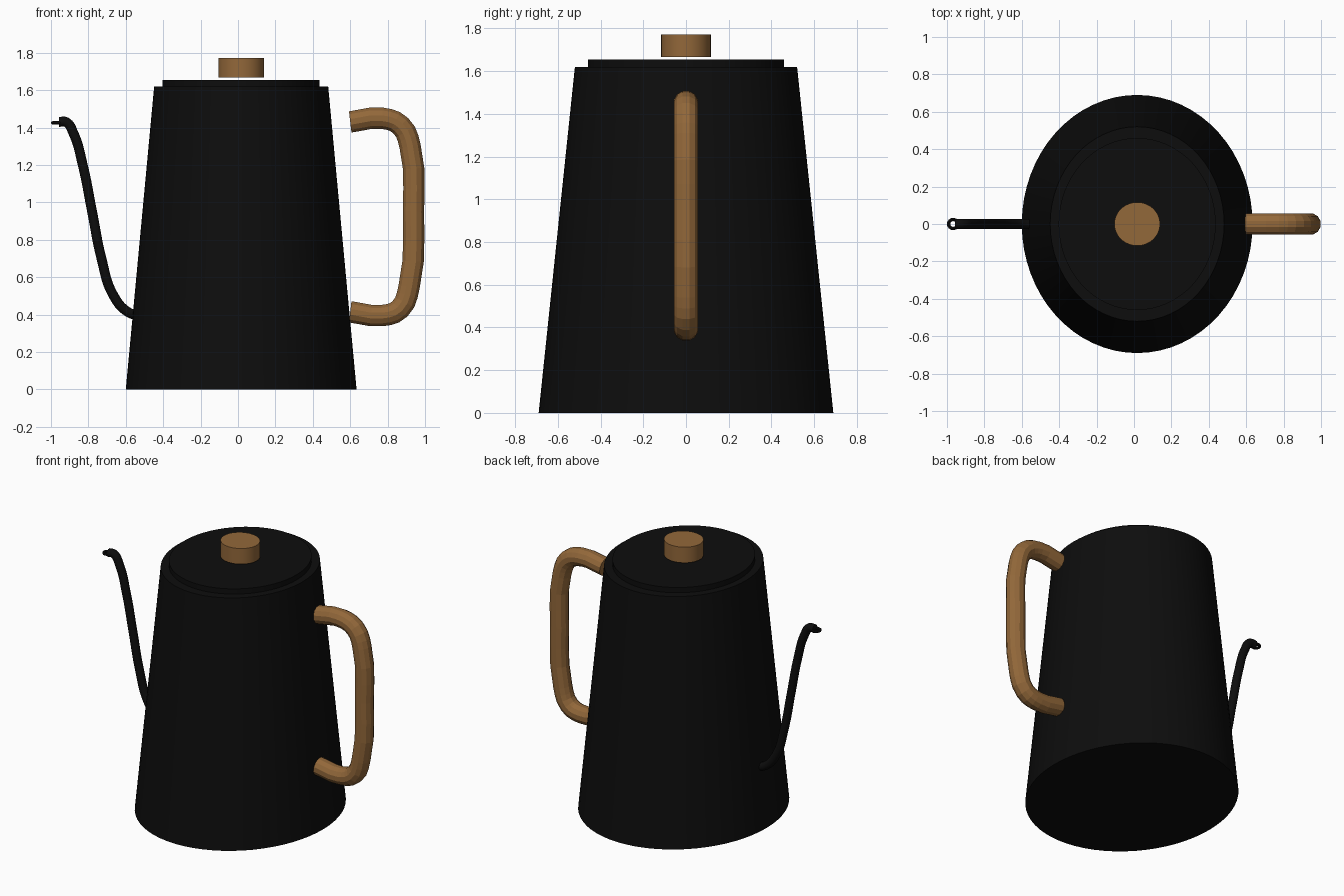
import bpy
from math import radians

cube = bpy.data.objects.get("Cube")
if cube:
    bpy.data.objects.remove(cube)

CENTRE_X = 0.017


def material(name, rgb, roughness):
    mat = bpy.data.materials.new(name)
    mat.use_nodes = True
    mat.diffuse_color = (*rgb, 1)
    bsdf = mat.node_tree.nodes["Principled BSDF"]
    bsdf.inputs["Base Color"].default_value = (*rgb, 1)
    bsdf.inputs["Roughness"].default_value = roughness
    return mat


black = material("matte black", (0.004, 0.004, 0.004), 0.6)
wood = material("warm wood", (0.29, 0.138, 0.042), 0.6)


def finish(name, mat, smooth=True):
    obj = bpy.context.object
    obj.name = obj.data.name = name
    obj.data.materials.clear()
    obj.data.materials.append(mat)
    if smooth:
        bpy.ops.object.shade_smooth_by_angle(angle=radians(35))
    return obj


def oval_drum(name, mat, bottom, top, rx, ry, taper=1.0):
    """Upright oval cylinder or cone, capped at both ends."""
    bpy.ops.mesh.primitive_cone_add(
        vertices=64, radius1=1, radius2=taper, depth=top - bottom,
        location=(CENTRE_X, 0, (bottom + top) / 2))
    bpy.context.object.scale = (rx, ry, 1)
    bpy.ops.object.transform_apply(location=False, rotation=False, scale=True)
    return finish(name, mat)


def tube(name, mat, path, radius, steps, smooth):
    """Twelve-sided tube along a smooth path in the x-z plane."""
    data = bpy.data.curves.new(name, "CURVE")
    data.dimensions = "3D"
    data.bevel_depth = radius
    data.bevel_resolution = 4
    data.resolution_u = steps
    data.use_fill_caps = True
    spline = data.splines.new("BEZIER")
    spline.bezier_points.add(len(path) - 1)
    for point, (x, z) in zip(spline.bezier_points, path):
        point.co = (x, 0, z)
        point.handle_left_type = point.handle_right_type = "AUTO"
        point.tilt = radians(15)
    obj = bpy.data.objects.new(name, data)
    bpy.context.collection.objects.link(obj)
    bpy.ops.object.select_all(action="DESELECT")
    obj.select_set(True)
    bpy.context.view_layer.objects.active = obj
    bpy.ops.object.convert(target="MESH")
    obj = finish(name, mat, smooth)
    if not smooth:
        bpy.ops.object.shade_flat()
    return obj


# Tapered body, lid and knob
oval_drum("body", black, 0, 1.62, 0.617, 0.69, taper=0.754)
oval_drum("lid", black, 1.615, 1.655, 0.42, 0.46)
oval_drum("lid_knob", wood, 1.667, 1.772, 0.122, 0.116)

# Faceted wooden handle
tube("handle", wood,
     [(0.60, 1.43), (0.77, 1.45), (0.87, 1.41), (0.92, 1.30), (0.938, 0.95),
      (0.915, 0.55), (0.865, 0.43), (0.77, 0.395), (0.60, 0.415)],
     0.059, 3, False)

# Slim gooseneck spout with a ring at its tip
tube("spout", black,
     [(-0.50, 0.39), (-0.59, 0.415), (-0.67, 0.51), (-0.73, 0.70), (-0.78, 0.95),
      (-0.83, 1.20), (-0.88, 1.37), (-0.92, 1.43), (-0.957, 1.43)],
     0.027, 8, True)
bpy.ops.mesh.primitive_torus_add(
    major_segments=24, minor_segments=8, major_radius=0.024,
    minor_radius=0.009, location=(-0.967, 0, 1.425))
finish("spout_ring", black)
